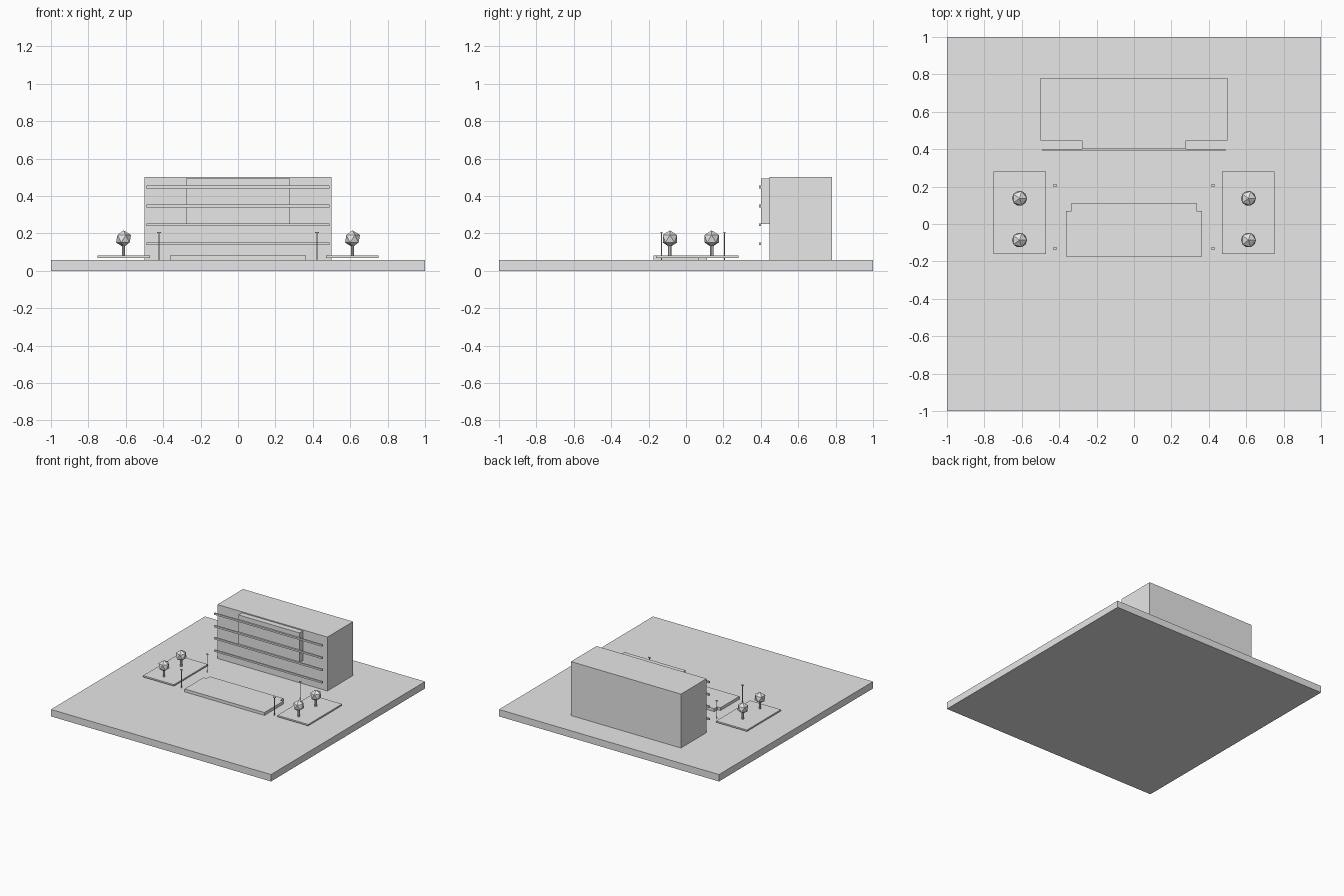
import bpy
import bmesh

cube = bpy.data.objects.get("Cube")
if cube:
    bpy.data.objects.remove(cube, do_unlink=True)

GREY = (0.8, 0.8, 0.8, 1)
grey = bpy.data.materials.new("plain grey")
grey.use_nodes = True
grey.diffuse_color = GREY
grey.node_tree.nodes["Principled BSDF"].inputs["Base Color"].default_value = GREY


def finish(name, bm):
    bmesh.ops.recalc_face_normals(bm, faces=bm.faces[:])
    mesh = bpy.data.meshes.new(name)
    bm.to_mesh(mesh)
    bm.free()
    mesh.materials.append(grey)
    obj = bpy.data.objects.new(name, mesh)
    bpy.context.collection.objects.link(obj)
    return obj


def prism(name, outline, z0, z1):
    """Extrude a flat outline from z0 up to z1."""
    bm = bmesh.new()
    face = bm.faces.new([bm.verts.new((x, y, z0)) for x, y in outline])
    top = bmesh.ops.extrude_face_region(bm, geom=[face])["geom"]
    verts = [v for v in top if isinstance(v, bmesh.types.BMVert)]
    bmesh.ops.translate(bm, verts=verts, vec=(0, 0, z1 - z0))
    return finish(name, bm)


def box(name, x0, x1, y0, y1, z0, z1):
    return prism(name, [(x0, y0), (x1, y0), (x1, y1), (x0, y1)], z0, z1)


def cylinder(name, x, y, z0, z1, radius, sides=8):
    bm = bmesh.new()
    bmesh.ops.create_cone(bm, cap_ends=True, segments=sides,
                          radius1=radius, radius2=radius, depth=z1 - z0)
    bmesh.ops.translate(bm, verts=bm.verts[:], vec=(x, y, (z0 + z1) / 2))
    return finish(name, bm)


GROUND = 0.057
TERRACE = 0.081

# Ground slab and building block
box("ground_slab", -1, 1, -1, 1, 0, GROUND)
box("building_block", -0.5, 0.5, 0.447, 0.78, GROUND, 0.5)

# Projecting facade bay with long horizontal rails
box("facade_bay", -0.277, 0.277, 0.402, 0.447, 0.25, 0.492)
for i, z in enumerate((0.145, 0.247, 0.346, 0.448)):
    box(f"facade_rail_{i + 1}", -0.49, 0.49, 0.389, 0.402, z - 0.007, z + 0.007)

# Central platform with notched rear corners
half = [(0.363, -0.175), (0.363, 0.07), (0.335, 0.07), (0.335, 0.112)]
prism("central_platform", half + [(-x, y) for x, y in reversed(half)], GROUND, TERRACE)

for side, word in ((-1, "right"), (1, "left")):
    # Planting bed
    xs = sorted((side * 0.47, side * 0.75))
    box(f"{word}_planting_bed", *xs, -0.16, 0.28, 0.069, TERRACE)

    # Low-poly trees
    for y, row in ((-0.086, "front"), (0.137, "back")):
        x = side * 0.612
        cylinder(f"{word}_{row}_tree_trunk", x, y, 0.07, 0.14, 0.009)
        bm = bmesh.new()
        bmesh.ops.create_icosphere(bm, subdivisions=1, radius=0.045)
        bmesh.ops.translate(bm, verts=bm.verts[:], vec=(x, y, 0.171))
        finish(f"{word}_{row}_tree_crown", bm)

    # Lamp posts with small flat heads
    for y, row in ((-0.13, "front"), (0.205, "back")):
        x = side * 0.423
        cylinder(f"{word}_{row}_lamp_post", x, y, GROUND, 0.202, 0.0025, 6)
        box(f"{word}_{row}_lamp_head", x - 0.01, x + 0.01,
            y - 0.005, y + 0.005, 0.202, 0.208)
